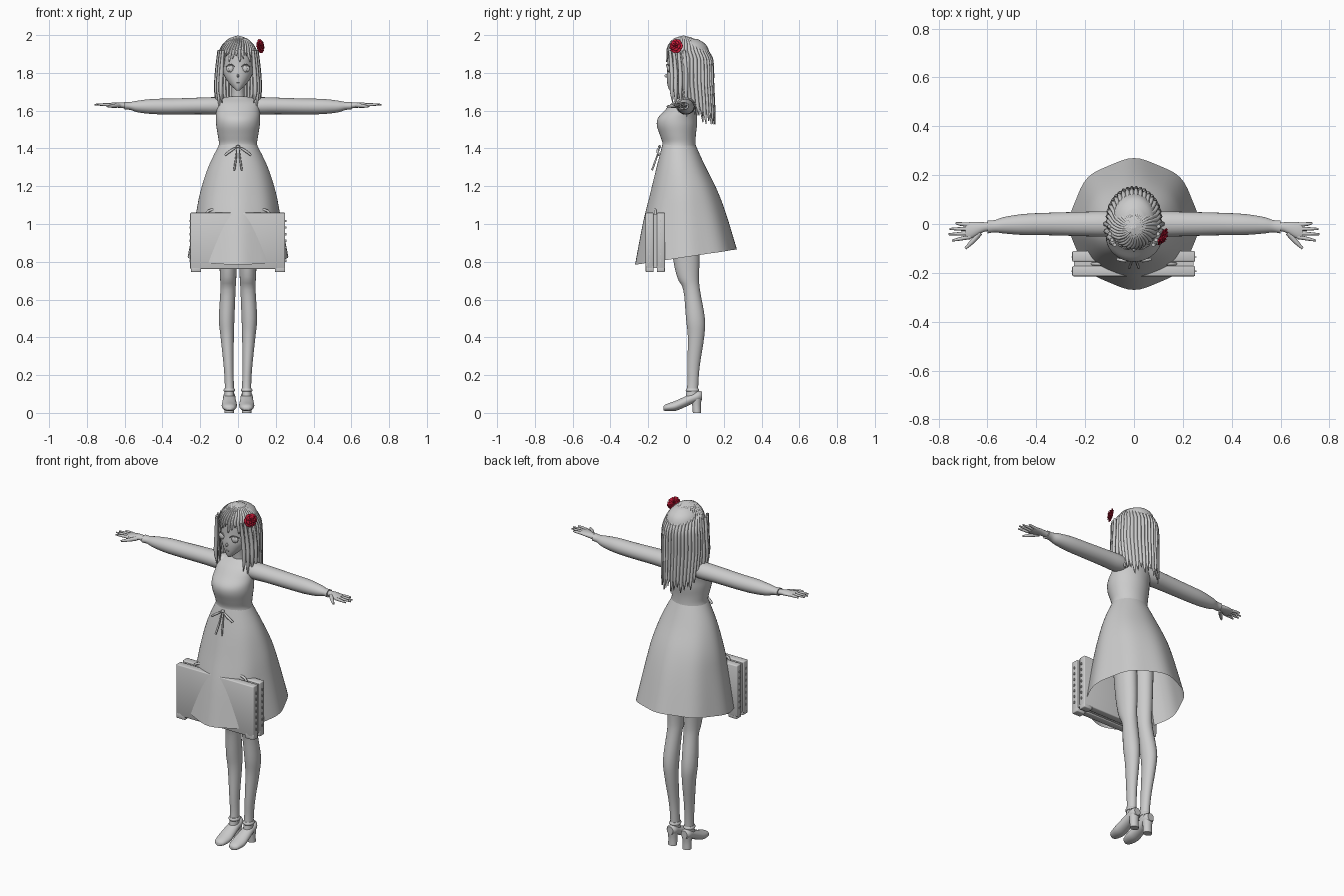
import bpy, bmesh, math
from math import sin, cos, pi, radians
from mathutils import Vector

cube = bpy.data.objects.get("Cube")
if cube:
    bpy.data.objects.remove(cube, do_unlink=True)


def material(name, rgb):
    m = bpy.data.materials.new(name)
    m.use_nodes = True
    m.diffuse_color = (*rgb, 1)
    m.node_tree.nodes["Principled BSDF"].inputs["Base Color"].default_value = (*rgb, 1)
    return m


GREY = material("plain grey", (0.6, 0.6, 0.6))
RED = material("flower red", (0.6, 0.01, 0.04))


def add(name, data, mat, mirror=False):
    ob = bpy.data.objects.new(name, data)
    bpy.context.scene.collection.objects.link(ob)
    data.materials.append(mat)
    if mirror:
        ob.modifiers.new("Mirror", "MIRROR").use_mirror_merge = False
    return ob


def finish(name, bm, mat=GREY, mirror=False, smooth=True, angle=50):
    bmesh.ops.recalc_face_normals(bm, faces=bm.faces)
    me = bpy.data.meshes.new(name)
    bm.to_mesh(me)
    bm.free()
    for p in me.polygons:
        p.use_smooth = smooth
    me.set_sharp_from_angle(angle=radians(angle))
    return add(name, me, mat, mirror)


def spline(rows, steps=4):
    """Catmull-Rom rows between the given ones."""
    out = []
    for i in range(len(rows) - 1):
        quad = [rows[max(i - 1, 0)], rows[i], rows[i + 1], rows[min(i + 2, len(rows) - 1)]]
        for k in range(steps):
            t = k / steps
            out.append([b + 0.5 * t * (c - a + t * (2*a - 5*b + 4*c - d + t * (3*(b - c) + d - a)))
                        for a, b, c, d in zip(*quad)])
    return out + [list(rows[-1])]


def skin(bm, rings, caps=True, closed=True):
    vs = [[bm.verts.new(p) for p in r] for r in rings]
    n = len(vs[0])
    for a, b in zip(vs, vs[1:]):
        for i in range(n if closed else n - 1):
            j = (i + 1) % n
            bm.faces.new((a[i], a[j], b[j], b[i]))
    if caps:
        bm.faces.new(vs[0])
        bm.faces.new(vs[-1])


def loft(name, axis, rows, mirror=False, sides=24, caps=True):
    """Rows: position on axis, two centre and two radius values."""
    rings = []
    for p, c, d, r, q in spline(rows):
        ring = []
        for i in range(sides):
            co = [c + r * cos(2*pi*i/sides), d + q * sin(2*pi*i/sides)]
            co.insert("xyz".index(axis), p)
            ring.append(co)
        rings.append(ring)
    bm = bmesh.new()
    skin(bm, rings, caps)
    return finish(name, bm, mirror=mirror)


def strand(name, points, radii, mirror=False, mat=GREY):
    """Tapered round strand through a few points."""
    cu = bpy.data.curves.new(name, "CURVE")
    cu.dimensions, cu.bevel_depth, cu.bevel_resolution, cu.use_fill_caps = "3D", 1, 2, True
    path = spline([(*p, r) for p, r in zip(points, radii)])
    sp = cu.splines.new("POLY")
    sp.points.add(len(path) - 1)
    for pt, (x, y, z, r) in zip(sp.points, path):
        pt.co, pt.radius = (x, y, z, 1), max(r, 0.0005)
    sp.use_smooth = True
    return add(name, cu, mat, mirror)


def box(name, lo, hi, bevel=0, mirror=False):
    bm = bmesh.new()
    bmesh.ops.create_cube(bm, size=1)
    for v in bm.verts:
        v.co = [(a + b) / 2 + c * (b - a) for a, b, c in zip(lo, hi, v.co)]
    if bevel:
        bmesh.ops.bevel(bm, geom=bm.edges[:], offset=bevel, segments=2, affect="EDGES", profile=0.5)
    return finish(name, bm, mirror=mirror, smooth=False)


def blob(name, loc, size, mirror=False):
    bm = bmesh.new()
    bmesh.ops.create_uvsphere(bm, u_segments=16, v_segments=10, radius=1)
    for v in bm.verts:
        v.co = [l + s * c for l, s, c in zip(loc, size, v.co)]
    return finish(name, bm, mirror=mirror)


# Head and neck
loft("head", "z", [(1.708, 0, -.075, .01, .012), (1.722, 0, -.06, .026, .034), (1.75, 0, -.036, .052, .064),
                   (1.79, 0, -.014, .076, .088), (1.84, 0, .01, .088, .108), (1.9, 0, .015, .092, .11),
                   (1.95, 0, .015, .078, .09), (1.98, 0, .01, .04, .05)])
loft("neck", "z", [(1.62, 0, .012, .045, .04), (1.68, 0, .008, .034, .034), (1.76, 0, 0, .034, .036)])
blob("nose", (0, -.102, 1.785), (.006, .012, .01))
blob("mouth", (0, -.098, 1.75), (.012, .004, .003))
blob("eye", (.04, -.088, 1.822), (.023, .009, .019), True)
blob("iris", (.038, -.094, 1.822), (.012, .006, .016), True)
strand("eyelash", [(.015, -.104, 1.83), (.038, -.101, 1.845), (.066, -.078, 1.832)], [.001, .003, .002], True)

# Hair: a ridged shell with fringe, side locks and pointed ends
PROFILE = [(0, 0), (.45, .018), (.8, .06), (.97, .12), (1.02, .2), (1, .3), (.95, .4), (.88, .48)]
prof = spline(PROFILE, 6)


def hair_radius(drop):
    for (r0, d0), (r1, d1) in zip(prof, prof[1:]):
        if drop <= d1:
            return r0 + (r1 - r0) * (drop - d0) / (d1 - d0)
    return prof[-1][0]


COLS, LOCKS = 288, 36
rings = [[] for _ in range(26)]
for i in range(COLS):
    a = 2 * pi * i / COLS
    front = abs((a + pi) % (2 * pi) - pi)
    ridge = abs(sin(LOCKS * a / 2))
    lock = int(i * LOCKS / COLS)
    end = .14 if front < .86 else .36 if front < 1.3 else .38 + .09 * min(1, (front - 1.3) / .8)
    end -= (.03 if front < .86 else .05) * (1 - ridge) + .016 * (lock * 7 % 3)
    for k, ring in enumerate(rings):
        drop = .0005 + (end - .0005) * (k / 25) ** 1.5
        r = hair_radius(drop) * (.95 + .07 * ridge)
        twist = a + .25 * max(0, 1 - drop / .08)
        # the lower hair hangs behind the shoulders
        cy = -.015 + .035 * min(1, drop / .12) + .02 * max(0, drop - .25) / .2
        ring.append((.112 * r * sin(twist), cy - .125 * r * cos(twist), 1.998 - drop))
bm = bmesh.new()
skin(bm, rings)
bm.faces.ensure_lookup_table()
bmesh.ops.delete(bm, geom=[bm.faces[-1]], context="FACES_ONLY")
hair = finish("hair", bm, angle=70)
shell = hair.modifiers.new("Thickness", "SOLIDIFY")
shell.thickness, shell.offset = .006, -1
for k, (x, y, low) in enumerate([(.088, -.075, 1.64), (.1, -.055, 1.6), (.11, -.03, 1.62), (.112, .0, 1.57)]):
    strand("side_lock", [(x * .9, y - .01, 1.92), (x, y, 1.8), (x + .004, y, 1.7), (x - .004, y + .005, low)],
           [.008, .011, .01, .001], True)

# Flower: petals in shrinking rings
normal = Vector((.85, -.45, .2)).normalized()
u = normal.cross(Vector((0, 0, 1))).normalized()
w = normal.cross(u)
bm = bmesh.new()
for ring, (count, reach, lift) in enumerate([(6, .036, 0), (5, .026, .008), (4, .015, .014)]):
    for i in range(count):
        a = 2 * pi * i / count + ring * .5
        d, e = u * cos(a) + w * sin(a), w * cos(a) - u * sin(a)
        mid = Vector((.11, -.048, 1.94)) + normal * lift
        shape = [(.0, 0, 0), (.6, -.6, .004), (1, -.35, .012), (1.05, 0, .008), (1, .35, .012), (.6, .6, .004)]
        vs = [bm.verts.new(mid + d * reach * s + e * reach * t + normal * h) for s, t, h in shape]
        for j in range(1, 5):
            bm.faces.new((vs[0], vs[j], vs[j + 1]))
flower = finish("hair_flower", bm, RED, smooth=False)
flower.modifiers.new("Thickness", "SOLIDIFY").thickness = .003

# Dress: bodice, skirt and sleeves
loft("bodice", "z", [(1.4, 0, -.037, .106, .09), (1.43, 0, -.037, .101, .088), (1.47, 0, -.043, .107, .095),
                     (1.52, 0, -.048, .115, .106), (1.56, 0, -.045, .116, .104), (1.6, 0, -.027, .115, .087),
                     (1.64, 0, -.01, .112, .066), (1.664, 0, .003, .085, .046), (1.675, 0, .006, .045, .036)], sides=40)
rings = []
for t, rx, yf, yb in spline([(0, .1, -.125, .05), (.2, .157, -.157, .1), (.42, .198, -.19, .16),
                             (.65, .224, -.225, .208), (1, .262, -.265, .265)]):
    ring = []
    for i in range(64):
        a = 2 * pi * i / 64
        fold = 1 + .018 * t * cos(8 * a)
        y = (yf + yb) / 2 + (yb - yf) / 2 * sin(a) * fold
        hem = .825 + .15 * (.265 * sin(a))
        ring.append((rx * cos(a) * fold, y, 1.42 + (hem - 1.42) * t))
    rings.append(ring)
bm = bmesh.new()
skin(bm, rings, caps=False)
finish("skirt", bm)
loft("sleeve", "x", [(.05, .0, 1.625, .045, .04), (.12, 0, 1.625, .052, .046), (.2, 0, 1.625, .05, .044),
                     (.35, 0, 1.622, .046, .042), (.45, -.002, 1.622, .043, .04), (.53, -.005, 1.622, .034, .031),
                     (.57, -.009, 1.625, .025, .021), (.6, -.012, 1.626, .027, .021)], True)

# Bow at the waist
strand("bow_knot", [(-.008, -.137, 1.41), (0, -.14, 1.41), (.008, -.137, 1.41)], [.006, .008, .006])
strand("bow_loop", [(.004, -.14, 1.408), (.035, -.15, 1.39), (.068, -.145, 1.365)], [.003, .007, .006], True)
strand("bow_tail", [(.006, -.14, 1.4), (.012, -.16, 1.34), (.02, -.18, 1.285)], [.002, .005, .005], True)

# Hands
loft("hand", "x", [(.57, -.01, 1.625, .018, .015), (.61, -.012, 1.628, .019, .015), (.64, -.018, 1.63, .027, .014),
                   (.67, -.026, 1.63, .034, .012), (.69, -.028, 1.63, .032, .009)], True)
for k, (y, tip, reach) in enumerate([(-.053, -.068, .745), (-.037, -.042, .76), (-.02, -.02, .755), (-.004, .004, .73)]):
    strand("finger", [(.67, y, 1.63), (.71, (y + tip) / 2, 1.632), (reach, tip, 1.632)], [.009, .0075, .004], True)
strand("thumb", [(.63, -.035, 1.628), (.66, -.07, 1.625), (.69, -.1, 1.622)], [.012, .01, .005], True)

# Legs and heeled shoes
loft("leg", "z", [(1.15, .06, -.01, .058, .08), (.85, .053, 0, .049, .072), (.72, .052, .011, .043, .058),
                  (.65, .053, .03, .04, .044), (.5, .06, .05, .041, .05), (.4, .057, .053, .035, .043),
                  (.25, .05, .04, .026, .033), (.15, .046, .036, .024, .029), (.07, .046, .03, .026, .034)], True)
loft("shoe", "y", [(-.12, .046, .024, .012, .01), (-.105, .046, .028, .03, .018), (-.06, .046, .036, .04, .026),
                   (-.02, .046, .052, .038, .028), (.03, .046, .075, .033, .028), (.065, .046, .088, .031, .028),
                   (.084, .046, .09, .02, .022)], True)
loft("shoe_heel", "z", [(0, .046, .058, .025, .022), (.04, .046, .056, .025, .023), (.08, .046, .056, .029, .027)], True)
loft("ankle_strap", "z", [(.112, .046, .034, .027, .032), (.12, .046, .034, .031, .036), (.13, .046, .034, .026, .031)], True)

# Carrying case: two half shells round a narrow core
box("case_front", (-.253, -.214, .762), (.25, -.172, 1.06), .005)
box("case_back", (-.253, -.154, .762), (.25, -.111, 1.06), .005)
box("case_core", (-.246, -.175, .768), (.244, -.15, 1.052))
for y in (-.214, -.154):
    box("case_foot", (.195, y, .746), (.25, y + .042, .78), .004, True)
for k in range(7):
    for y in (-.193, -.135):
        box("case_stud", (.248, y - .003, .8 + .035 * k), (.256, y + .003, .812 + .035 * k), mirror=True)
strand("case_handle", [(-.17, -.163, 1.05), (-.14, -.163, 1.075), (0, -.163, 1.085), (.14, -.163, 1.075),
                       (.17, -.163, 1.05)], [.007] * 5)
